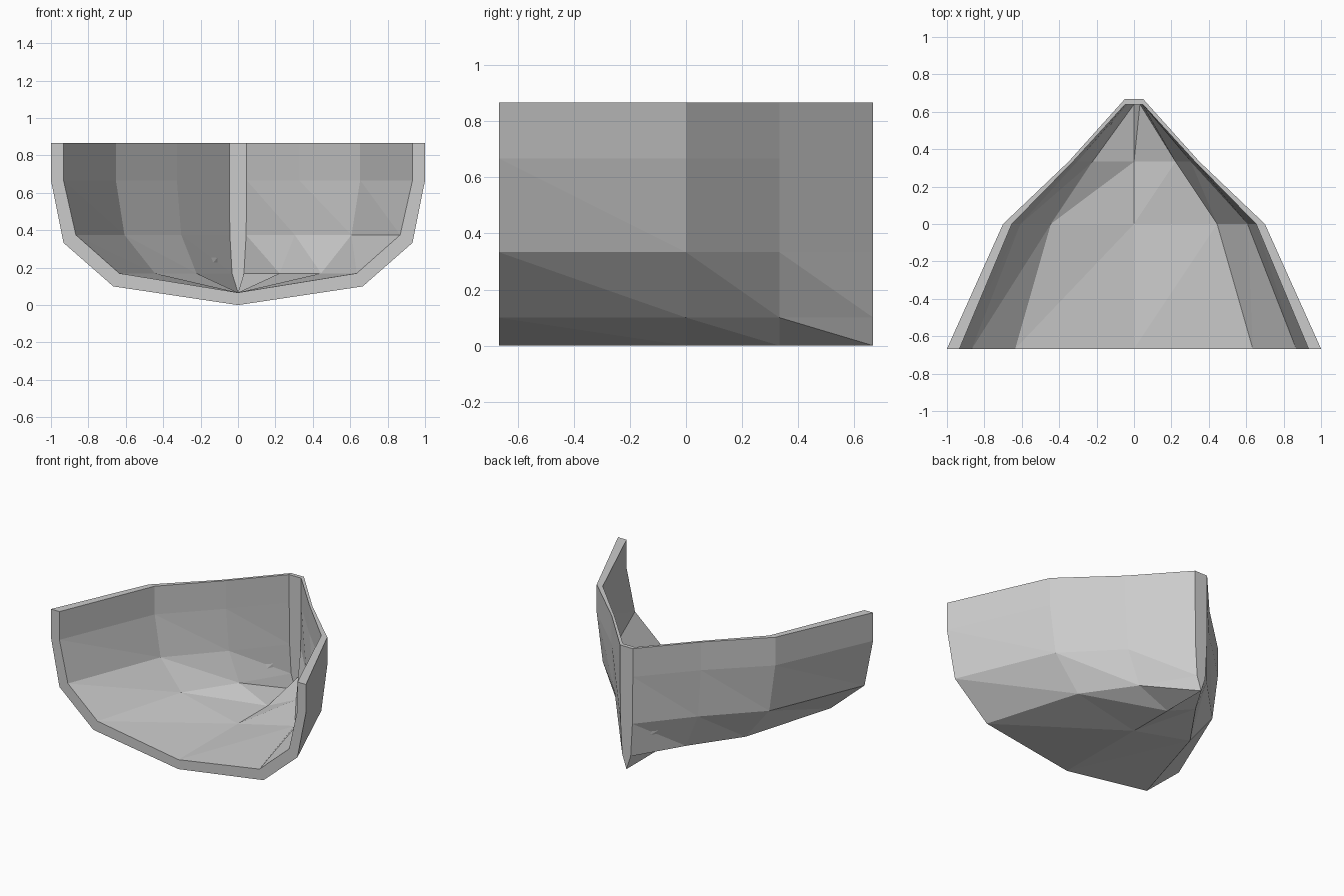
import bpy
import bmesh

cube = bpy.data.objects.get("Cube")
if cube:
    bpy.data.objects.remove(cube, do_unlink=True)

# Half cross-sections, gunwale down to keel, as (x, z)
OUTER = [(1.0, 0.867), (1.0, 0.667), (0.933, 0.333), (0.667, 0.1), (0, 0)]
INNER = [(0.933, 0.867), (0.933, 0.667), (0.867, 0.375), (0.635, 0.17), (0, 0.067)]
# Width of the hull at each station, open end to stem
WIDTHS = [1.0, 0.7, 0.35, 0.05]
OUTER_Y = [-0.667, 0, 0.333, 0.667]
INNER_Y = [-0.667, 0, 0.333, 0.64]


def skin(bm, half, stations, flip):
    """Loft one skin through all stations and close it at the stem."""
    section = [(-x, z) for x, z in half] + half[-2::-1]
    rings = [[bm.verts.new((x * w, y, z)) for x, z in section]
             for w, y in zip(WIDTHS, stations)]
    for a, b in zip(rings, rings[1:]):
        for i in range(len(section) - 1):
            if flip:
                tris = [(a[i], b[i + 1], a[i + 1]), (a[i], b[i], b[i + 1])]
            else:
                tris = [(a[i], a[i + 1], b[i]), (a[i + 1], b[i + 1], b[i])]
            for tri in tris:
                bm.faces.new(tri)
    bm.faces.new(rings[-1])
    return rings


def strip(bm, a, b):
    """Bridge two matching rows of vertices."""
    for i in range(len(a) - 1):
        bm.faces.new((a[i], a[i + 1], b[i + 1], b[i]))


bm = bmesh.new()
outer = skin(bm, OUTER, OUTER_Y, False)
inner = skin(bm, INNER, INNER_Y, True)

# Rims: open end, then along the gunwales and around the stem
strip(bm, outer[0], inner[0])


def gunwale(rings):
    return [r[0] for r in rings] + [r[-1] for r in reversed(rings)]


strip(bm, gunwale(outer), gunwale(inner))
bmesh.ops.recalc_face_normals(bm, faces=bm.faces)

mesh = bpy.data.meshes.new("bow_hull")
bm.to_mesh(mesh)
bm.free()
hull = bpy.data.objects.new("bow_hull", mesh)
bpy.context.collection.objects.link(hull)

# Plain grey paint
grey = bpy.data.materials.new("light_grey")
grey.use_nodes = True
colour = (0.6, 0.6, 0.6, 1)
grey.diffuse_color = colour
grey.node_tree.nodes["Principled BSDF"].inputs["Base Color"].default_value = colour
mesh.materials.append(grey)
